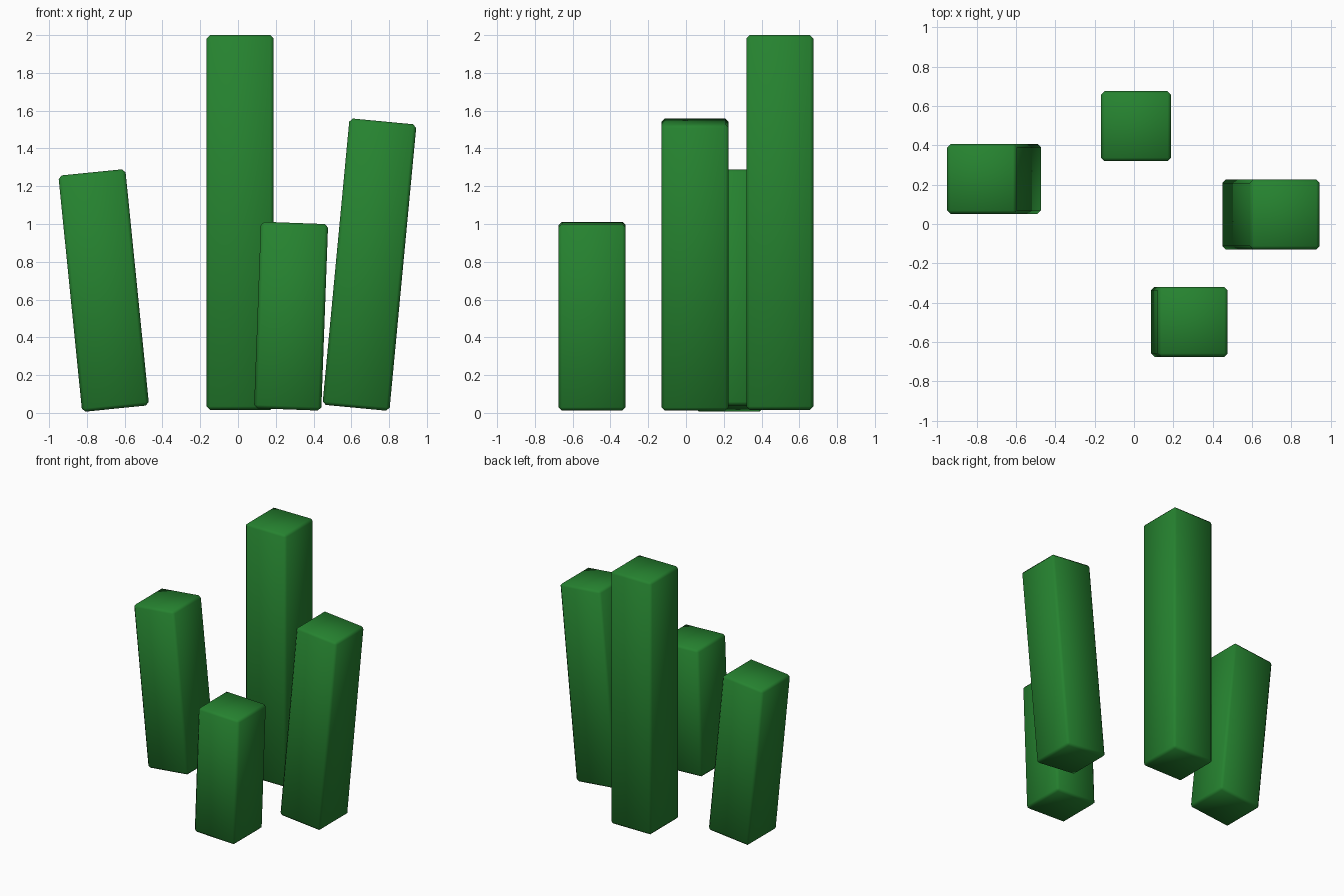
import bpy
from math import radians

cube = bpy.data.objects.get("Cube")
if cube:
    bpy.data.objects.remove(cube, do_unlink=True)

# Leaf green material
green = bpy.data.materials.new("leaf_green")
green.use_nodes = True
colour = (0.019, 0.225, 0.029, 1)
green.diffuse_color = colour
green.node_tree.nodes["Principled BSDF"].inputs["Base Color"].default_value = colour

WIDTH = 0.356
BEVEL = 0.018


def blade(name, centre, height, lean):
    """Square post with softened edges, leaning sideways by some degrees."""
    bpy.ops.mesh.primitive_cube_add(size=1, location=centre)
    ob = bpy.context.object
    ob.name = name
    ob.scale = (WIDTH, WIDTH, height)
    bpy.ops.object.transform_apply(location=False, rotation=False, scale=True)
    ob.rotation_euler.y = radians(lean)
    mod = ob.modifiers.new("soft_edges", "BEVEL")
    mod.width = BEVEL
    mod.segments = 1
    bpy.ops.object.modifier_apply(modifier=mod.name)
    bpy.ops.object.shade_smooth_by_angle(angle=radians(60))
    ob.data.materials.append(green)


# Four blades of a grass tuft
blade("tall_back_blade", (0.011, 0.497, 1.008), 1.983, 0)
blade("right_blade", (-0.711, 0.229, 0.648), 1.257, -5.75)
blade("left_blade", (0.696, 0.048, 0.785), 1.523, 5.4)
blade("short_front_blade", (0.281, -0.497, 0.512), 0.988, 2.1)
